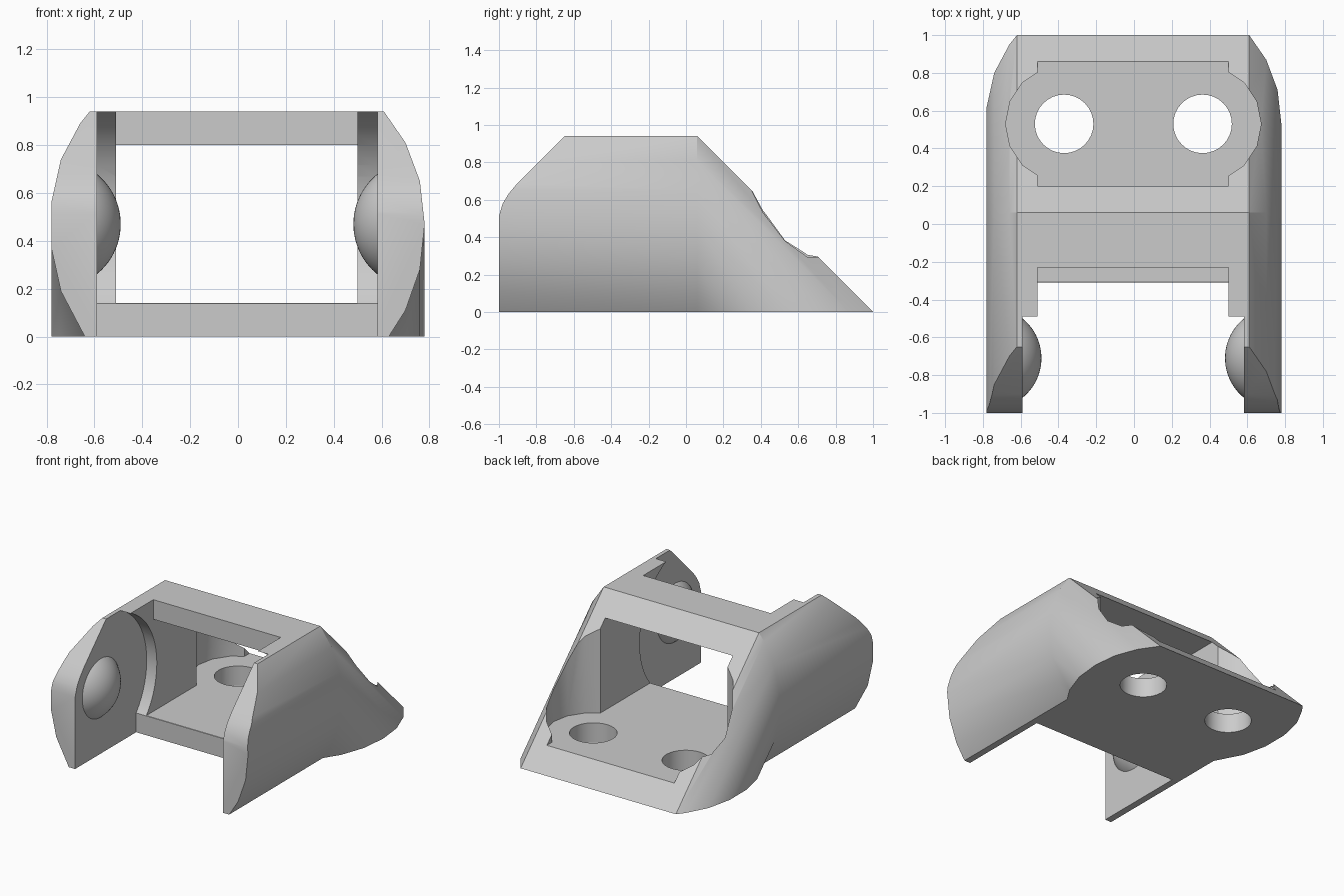
import bpy, bmesh
from mathutils import Matrix, Vector

cube = bpy.data.objects.get("Cube")
if cube:
    bpy.data.objects.remove(cube, do_unlink=True)

grey = bpy.data.materials.new("plain grey")
grey.use_nodes = True
grey.diffuse_color = (0.6, 0.6, 0.6, 1)
grey.node_tree.nodes["Principled BSDF"].inputs["Base Color"].default_value = (0.6, 0.6, 0.6, 1)


def make(name, bm):
    bmesh.ops.recalc_face_normals(bm, faces=bm.faces)
    mesh = bpy.data.meshes.new(name)
    bm.to_mesh(mesh)
    bm.free()
    mesh.materials.append(grey)
    obj = bpy.data.objects.new(name, mesh)
    bpy.context.collection.objects.link(obj)
    return obj


def activate(obj):
    bpy.ops.object.select_all(action='DESELECT')
    obj.select_set(True)
    bpy.context.view_layer.objects.active = obj


def cut(target, bm):
    cutter = make("cutter", bm)
    cutter.hide_render = True
    activate(target)
    mod = target.modifiers.new("cut", 'BOOLEAN')
    mod.operation = 'DIFFERENCE'
    mod.solver = 'EXACT'
    mod.object = cutter
    bpy.ops.object.modifier_apply(modifier=mod.name)
    bpy.data.objects.remove(cutter, do_unlink=True)


def box(low, high):
    low, high = Vector(low), Vector(high)
    bm = bmesh.new()
    place = Matrix.Translation((low + high) / 2) @ Matrix.Diagonal((*(high - low), 1))
    bmesh.ops.create_cube(bm, size=1, matrix=place)
    return bm


def cylinder(center, radius, depth, sides, axis='Z'):
    bm = bmesh.new()
    turn = Matrix.Rotation(1.570796, 4, 'Y') if axis == 'X' else Matrix()
    bmesh.ops.create_cone(bm, cap_ends=True, segments=sides, radius1=radius, radius2=radius,
                          depth=depth, matrix=Matrix.Translation(center) @ turn)
    return bm


# Outer body: rounded section swept straight back, then down at 45 degrees to the ground
right_side = [(-0.64, 0), (-0.74, 0.19), (-0.78, 0.37), (-0.78, 0.56), (-0.74, 0.74),
              (-0.66, 0.89), (-0.62, 0.94)]
left_side = [(0.61, 0.94), (0.70, 0.81), (0.76, 0.65), (0.78, 0.47), (0.76, 0.28),
             (0.70, 0.11), (0.63, 0)]
section = right_side + left_side
bend = 0.06
bm = bmesh.new()
front = [bm.verts.new((x, -1, z)) for x, z in section]
middle = [bm.verts.new((x, bend, z)) for x, z in section]
ground = [bm.verts.new((x, bend + z, 0)) if z > 0 else middle[i]
          for i, (x, z) in enumerate(section)]
bm.faces.new(front)
bm.faces.new(ground)
for a, b in ((front, middle), (middle, ground)):
    for i in range(len(section)):
        corners = list(dict.fromkeys((a[i - 1], a[i], b[i], b[i - 1])))
        if len(corners) > 2:
            bm.faces.new(corners)
body = make("bracket_body", bm)

# Sloped and rounded nose of the two arms
nose = [(-0.55, 1.04), (-0.9, 0.69), (-0.95, 0.63), (-0.98, 0.58), (-1.01, 0.48),
        (-1.3, 0.48), (-1.3, 1.04)]
bm = bmesh.new()
ends = [[bm.verts.new((x, y, z)) for y, z in nose] for x in (-1, 1)]
for end in ends:
    bm.faces.new(end)
for i in range(len(nose)):
    bm.faces.new((ends[0][i - 1], ends[0][i], ends[1][i], ends[1][i - 1]))
cut(body, bm)

# Gap between the arms, with a round clearance behind the pivots
pivot_y, pivot_z = -0.71, 0.47
cut(body, box((-0.59, -2, -1), (0.582, -0.6, 2)))
cut(body, cylinder((-0.004, pivot_y, pivot_z), 0.52, 1.172, 64, 'X'))
cut(body, box((-0.59, -2, -1), (0.582, -0.31, 0.3)))

# Notch in the top plate and the tunnel through the body
cut(body, box((-0.51, -2, 0.14), (0.5, -0.23, 2)))
cut(body, box((-0.51, -0.5, 0.14), (0.5, 1.5, 0.8)))

# Round recesses and screw holes in the floor
for x in (-0.37, 0.363):
    cut(body, cylinder((x, 0.53, 1.14), 0.31, 2, 16))
    cut(body, cylinder((x, 0.53, 0), 0.155, 1, 32))

activate(body)
bpy.ops.object.shade_smooth_by_angle(angle=0.5)

# Domed pivots on the inner faces of the arms
for side, name, wall in ((-1, "right_pivot", 0.59), (1, "left_pivot", 0.582)):
    radius = 0.27
    bm = bmesh.new()
    center = Vector((side * (wall - 0.1 + radius), pivot_y, pivot_z))
    turn = Matrix.Rotation(1.570796, 4, 'Y')
    bmesh.ops.create_uvsphere(bm, u_segments=40, v_segments=40, radius=radius,
                              matrix=Matrix.Translation(center) @ turn)
    bmesh.ops.bisect_plane(bm, geom=bm.verts[:] + bm.edges[:] + bm.faces[:],
                           plane_co=(side * (wall + 0.01), 0, 0), plane_no=(side, 0, 0),
                           clear_outer=True)
    bmesh.ops.holes_fill(bm, edges=[e for e in bm.edges if e.is_boundary], sides=0)
    pivot = make(name, bm)
    activate(pivot)
    bpy.ops.object.shade_smooth_by_angle(angle=0.5)
